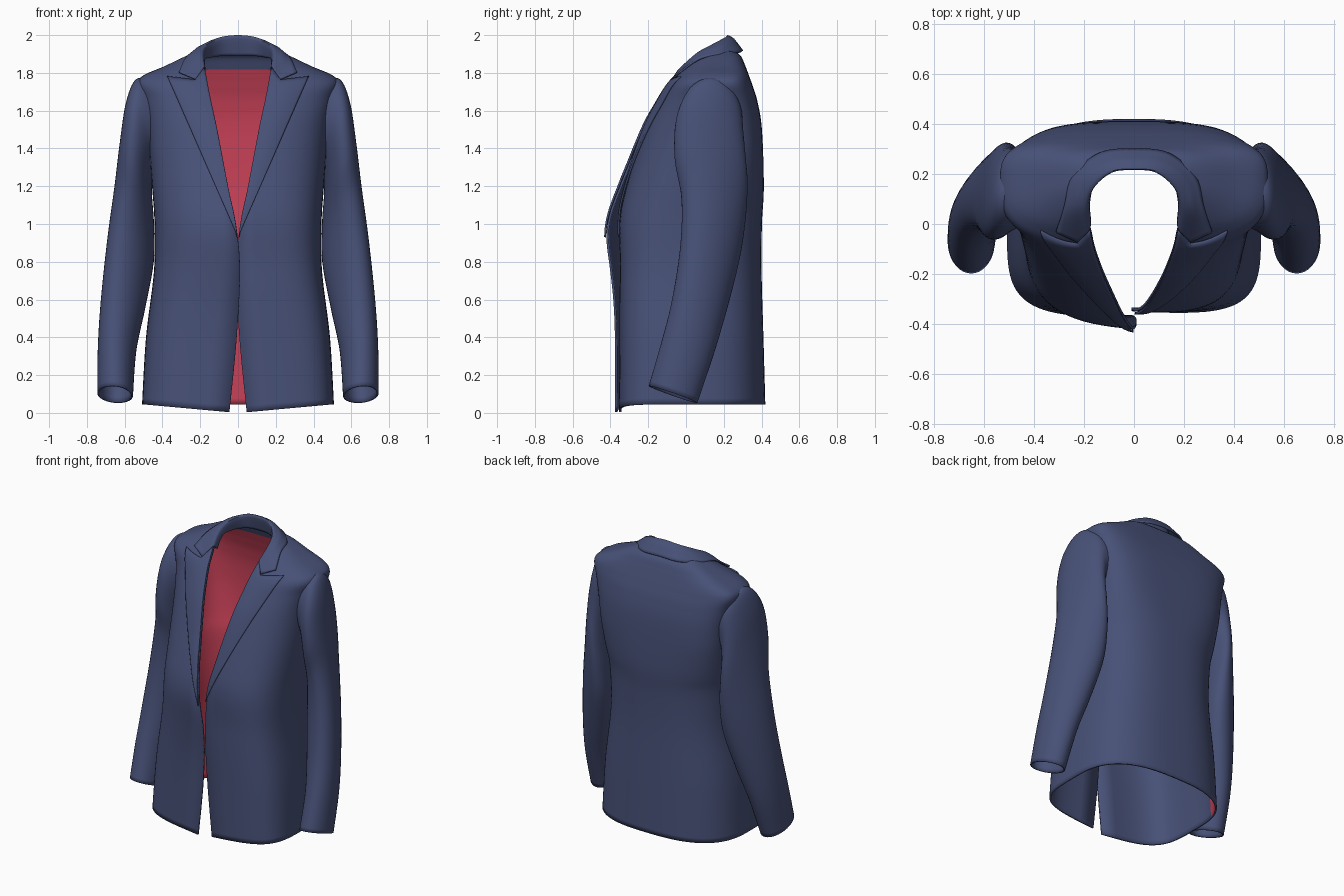
import bpy, math

if "Cube" in bpy.data.objects:
    bpy.data.objects.remove(bpy.data.objects["Cube"])


def material(name, rgb):
    m = bpy.data.materials.new(name)
    m.diffuse_color = (*rgb, 1)
    m.use_nodes = True
    m.node_tree.nodes["Principled BSDF"].inputs["Base Color"].default_value = m.diffuse_color
    return m


navy = material("navy cloth", (0.064, 0.082, 0.185))
red = material("red lining", (0.60, 0.055, 0.10))


def spline(pts, steps):
    """Catmull-Rom through a list of equal-length tuples."""
    ext = [pts[0]] + list(pts) + [pts[-1]]
    out = []
    for i in range(len(pts) - 1):
        a, b, c, d = ext[i:i + 4]
        for k in range(steps):
            t = k / steps
            out.append(tuple(
                0.5 * (2 * q + (r - p) * t + (2 * p - 5 * q + 4 * r - s) * t * t
                       + (3 * q - p - 3 * r + s) * t ** 3)
                for p, q, r, s in zip(a, b, c, d)))
    return out + [tuple(pts[-1])]


def sheet(name, rows, thickness, mats, closed=False, flip=False, rule=None, hole=None):
    """Grid surface from rows of points, thickened inward."""
    n = len(rows[0])
    verts = [p for r in rows for p in r]
    faces = []
    for i in range(len(rows) - 1):
        for j in range(n if closed else n - 1):
            k = (j + 1) % n
            f = (i * n + j, i * n + k, (i + 1) * n + k, (i + 1) * n + j)
            if not (hole and hole(verts[f[0]])):
                faces.append(f[::-1] if flip else f)
    me = bpy.data.meshes.new(name)
    me.from_pydata(verts, [], faces)
    for m in mats:
        me.materials.append(m)
    if rule:
        for p in me.polygons:
            p.material_index = rule(p.center)
    ob = bpy.data.objects.new(name, me)
    bpy.context.collection.objects.link(ob)
    so = ob.modifiers.new("thickness", 'SOLIDIFY')
    so.thickness, so.offset = thickness, -1
    so.material_offset = 1 if len(mats) > 1 else 0
    bpy.ops.object.select_all(action='DESELECT')
    ob.select_set(True)
    bpy.context.view_layer.objects.active = ob
    bpy.ops.object.shade_smooth_by_angle(angle=math.radians(50))
    return ob


# Body sections: z, half width, front edge x, side y, front y, back y, squareness
levels = spline([
    (0.045, 0.508, 0.046, 0.03, -0.362, 0.420, 4.4),
    (0.40, 0.487, 0.008, 0.03, -0.360, 0.410, 4.0),
    (0.75, 0.445, -0.010, 0.03, -0.365, 0.400, 3.5),
    (1.00, 0.442, 0.012, 0.05, -0.372, 0.402, 3.1),
    (1.20, 0.455, 0.053, 0.08, -0.328, 0.412, 2.8),
    (1.50, 0.480, 0.110, 0.13, -0.225, 0.402, 2.6),
    (1.65, 0.508, 0.142, 0.15, -0.148, 0.378, 2.7),
    (1.74, 0.535, 0.160, 0.16, -0.090, 0.350, 3.0),
    (1.787, 0.500, 0.168, 0.17, -0.050, 0.333, 3.0),
    (1.835, 0.390, 0.178, 0.17, -0.010, 0.315, 2.8),
    (1.885, 0.285, 0.183, 0.17, 0.050, 0.293, 2.5),
    (1.915, 0.215, 0.180, 0.17, 0.090, 0.262, 2.3)], 7)


def level_at(z):
    for a, b in zip(levels, levels[1:]):
        if z <= b[0]:
            t = max(0, (z - a[0]) / (b[0] - a[0]))
            return [p + (q - p) * t for p, q in zip(a, b)]
    return levels[-1]


def overlap(x, z, side):
    """The wearer's right panel laps over the other one at the button."""
    fade = max(0, 1 - abs(x) / 0.45) * min(1, max(0, (1.75 - z) * 2))
    bump = math.exp(-((z - 0.92) / 0.26) ** 2)
    return fade * (-(0.016 + 0.032 * bump) if side < 0 else 0.010 + 0.015 * bump)


def front(x, z, side):
    _, w, _, ys, yf, _, n = level_at(z)
    r = max(0, 1 - min(1, abs(x) / w) ** n) ** (1 / n)
    return ys - (ys - yf) * r + overlap(x, z, side)


def half_section(lv, side, cols=44):
    z, w, xe, ys, yf, yb, n = lv
    nb = 2.7 + 1.0 * min(1, max(0, (z - 1.1) / 0.3))   # squarer upper back
    a0 = math.copysign(math.asin(min(1, abs(xe) / w) ** (n / 2)), xe)
    pts = []
    for i in range(cols + 1):
        a = a0 + (math.pi - a0) * i / cols
        s, c = math.sin(a), math.cos(a)
        e = 2 / n if c > 0 else 2 / nb
        x = math.copysign(abs(s) ** e, s) * w
        if i == cols:
            x = 0
        k = abs(c) ** e
        y = ys - (ys - yf) * k + overlap(x, z, side) if c > 0 else ys + (yb - ys) * k
        # hem dips toward the front edge
        dip = 0.050 * max(0, 1 - z / 0.5) * max(0, 1 - abs(x) / 0.5) * (c > 0)
        pts.append((side * x, y, z - dip))
    return pts


body_rows = [half_section(l, 1) + half_section(l, -1)[-2::-1] for l in levels]
# Red lining inside, with navy facings at the front and the neck (slot 2);
# the armholes are left open inside the sleeves
sheet("jacket_body", body_rows, 0.012, [navy, red, navy],
      rule=lambda c: 2 if c.y < (0.18 if c.z < 0.9 else -0.05) or c.z > 1.82 else 0,
      hole=lambda p: abs(p[0]) > 0.42
      and ((p[1] - 0.145) / 0.11) ** 2 + ((p[2] - 1.55) / 0.15) ** 2 < 1)

# Sleeve rings: outer x, outer z, inner x, inner z, front y, back y,
# front-back tilt, skew (inner side set further back than the outer side)
rings = spline([
    (0.475, 1.772, 0.415, 1.36, -0.005, 0.298, 0, 0.0),
    (0.545, 1.762, 0.440, 1.33, -0.030, 0.300, 0, 0.02),
    (0.594, 1.640, 0.455, 1.26, -0.052, 0.304, 0, 0.05),
    (0.626, 1.430, 0.455, 1.15, -0.046, 0.312, 0, 0.07),
    (0.654, 1.200, 0.445, 1.00, -0.010, 0.304, 0, 0.07),
    (0.692, 0.920, 0.446, 0.80, -0.018, 0.275, 0.01, 0.06),
    (0.726, 0.600, 0.492, 0.55, -0.068, 0.212, 0.02, 0.04),
    (0.742, 0.350, 0.538, 0.33, -0.130, 0.145, 0.03, 0.02),
    (0.745, 0.105, 0.556, 0.09, -0.198, 0.060, 0.045, 0.0)], 6)
sleeve_rows = []
for ox, oz, ix, iz, yf, yb, tilt, skew in reversed(rings):
    row = []
    for j in range(36):
        a = math.tau * j / 36
        c, s = math.cos(a) / 2, math.sin(a) / 2
        row.append(((ox + ix) / 2 + c * (ox - ix),
                    (yf + yb) / 2 + s * (yb - yf) - 2 * c * skew,
                    (oz + iz) / 2 + c * (oz - iz) - 2 * s * tilt))
    sleeve_rows.append(row)
sleeve = sheet("sleeves", sleeve_rows, 0.010, [navy], closed=True)
sleeve.modifiers.new("both sides", 'MIRROR')

# Peak lapels lying on the front panels
for side, label in ((1, "left"), (-1, "right")):
    rows = []
    for i in range(31):
        t = i / 30
        zf, zo = 0.93 + 0.90 * t, 0.93 + 0.853 * t
        xf = level_at(zf)[2]
        xo = max(xf + 0.004, 0.375 * t)
        row = []
        for j in range(17):
            s = j / 16
            dip = 0.053 * (s / 0.25 if s < 0.25 else (1 - s) / 0.75) * t ** 8
            x, z = xf + (xo - xf) * s, zf + (zo - zf) * s - dip
            lift = 0.012 + 0.010 * math.sin(math.pi * s) * t
            row.append((side * x, front(x, z, side) - lift, z))
        rows.append(row)
    sheet(label + "_lapel", rows, 0.010, [navy], flip=side < 0)

# Collar stations from the notch to the centre back: base, fold, mid, outer edge
half = [
    ((0.172, 0.02, 1.80), (0.178, -0.025, 1.832), (0.226, -0.074, 1.770), (0.312, -0.036, 1.808)),
    ((0.175, 0.09, 1.87), (0.188, 0.06, 1.905), (0.235, 0.055, 1.897), (0.280, 0.07, 1.878)),
    ((0.150, 0.18, 1.88), (0.165, 0.14, 1.950), (0.205, 0.17, 1.942), (0.248, 0.19, 1.900)),
    ((0.080, 0.225, 1.89), (0.090, 0.205, 1.985), (0.112, 0.24, 1.972), (0.14, 0.285, 1.912)),
    ((0.0, 0.235, 1.89), (0.0, 0.215, 1.995), (0.0, 0.255, 1.982), (0.0, 0.302, 1.92))]
stations = half + [tuple((-x, y, z) for x, y, z in st) for st in half[-2::-1]]
flat = [sum(st, ()) for st in stations]
collar_rows = []
for v in spline(flat, 6):
    base, fold, mid, edge = (v[k:k + 3] for k in (0, 3, 6, 9))
    fall = [tuple(p + (q - p) * t / 4 for p, q in zip(mid, edge)) for t in range(1, 5)]
    collar_rows.append(spline([base, fold, mid], 5) + fall)
sheet("collar", collar_rows, 0.010, [navy])
